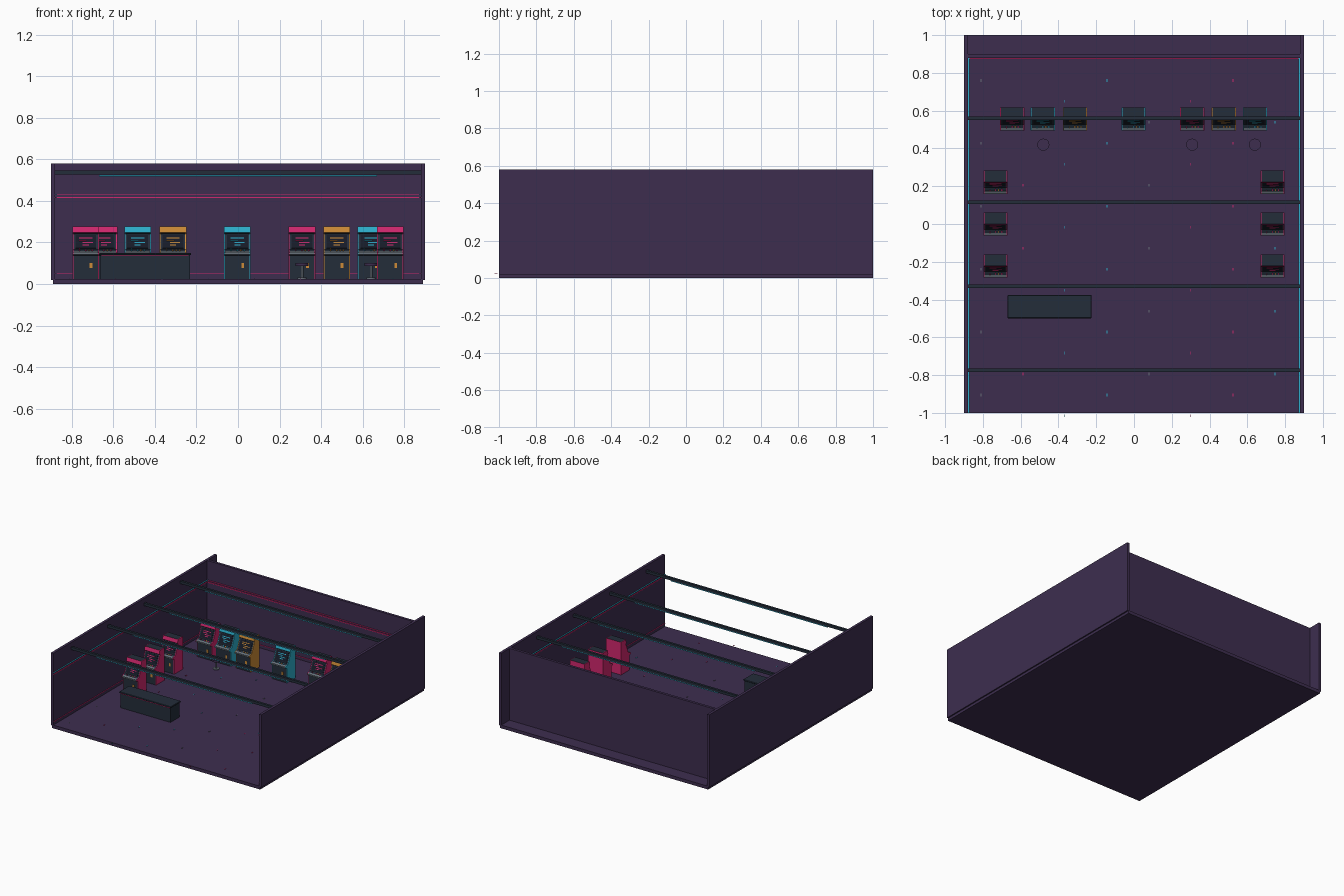
import bpy, bmesh, math
from mathutils import Matrix, Vector

cube = bpy.data.objects.get("Cube")
if cube:
    bpy.data.objects.remove(cube, do_unlink=True)


def material(name, rgb):
    m = bpy.data.materials.new(name)
    m.use_nodes = True
    m.diffuse_color = (*rgb, 1)
    bsdf = m.node_tree.nodes["Principled BSDF"]
    bsdf.inputs["Base Color"].default_value = (*rgb, 1)
    bsdf.inputs["Roughness"].default_value = 0.8
    return m


PURPLE = material("deep purple", (0.047, 0.027, 0.078))
SLATE = material("slate", (0.017, 0.026, 0.042))
BLACK = material("screen black", (0.008, 0.011, 0.02))
GREY = material("steel grey", (0.14, 0.17, 0.2))
PINK = material("neon pink", (0.64, 0.021, 0.156))
CYAN = material("neon cyan", (0.026, 0.43, 0.61))
ORANGE = material("amber", (0.61, 0.26, 0.038))

FLOOR = 0.025


def add_box(bm, center, size, mat=0, tilt=0):
    matrix = (Matrix.Translation(center) @ Matrix.Rotation(tilt, 4, "X")
              @ Matrix.Diagonal((*size, 1)))
    made = bmesh.ops.create_cube(bm, size=1, matrix=matrix)
    for f in {f for v in made["verts"] for f in v.link_faces}:
        f.material_index = mat


def add_profile(bm, points, x0, x1, mats):
    # Extrude a (y, z) outline along x; mats holds one slot per edge, then the caps
    a = [bm.verts.new((x0, y, z)) for y, z in points]
    b = [bm.verts.new((x1, y, z)) for y, z in points]
    n = len(points)
    for i in range(n):
        j = (i + 1) % n
        bm.faces.new((a[i], a[j], b[j], b[i])).material_index = mats[i]
    for ring in (a, b):
        bm.faces.new(ring).material_index = mats[n]


def to_mesh(bm, name, mats):
    bmesh.ops.recalc_face_normals(bm, faces=bm.faces)
    mesh = bpy.data.meshes.new(name)
    bm.to_mesh(mesh)
    bm.free()
    for m in mats:
        mesh.materials.append(m)
    return mesh


def place(name, mesh, loc=(0, 0, 0)):
    ob = bpy.data.objects.new(name, mesh)
    ob.location = loc
    bpy.context.scene.collection.objects.link(ob)
    return ob


def box(name, center, size, mat):
    bm = bmesh.new()
    add_box(bm, center, size)
    return place(name, to_mesh(bm, name, [mat]))


# Room shell
box("floor", (0, 0, FLOOR / 2), (1.78, 2, FLOOR), PURPLE)
box("back_wall", (0, 0.89, 0.3), (1.76, 0.02, 0.56), PURPLE)
for side, s in (("left", 1), ("right", -1)):
    box(side + "_wall", (s * 0.89, 0, 0.3), (0.02, 2, 0.56), PURPLE)
    # Neon lines along the side wall
    for part, z, h, d, m in (("cyan_strip", 0.43, 0.004, 0.008, CYAN),
                             ("pink_strip", 0.416, 0.005, 0.005, PINK),
                             ("skirting_strip", 0.05, 0.003, 0.004, PINK)):
        box(f"{side}_{part}", (s * (0.88 - d / 2), -0.06, z), (d, 1.88, h), m)

# Neon lines along the back wall
for part, z, h in (("upper", 0.43, 0.003), ("lower", 0.416, 0.006),
                   ("skirting", 0.05, 0.003)):
    box(f"back_{part}_strip", (0, 0.877, z), (1.74, 0.006, h), PINK)

# Ceiling beams with light tubes
for i in range(4):
    y = 0.56 - i * 0.445
    box(f"ceiling_beam_{i + 1}", (0, y, 0.536), (1.76, 0.018, 0.02), SLATE)
    box(f"beam_light_{i + 1}", (0, y, 0.521), (1.34, 0.008, 0.007), CYAN)

# Carpet flecks in a staggered repeat
bm = bmesh.new()
for row in range(17):
    for col in range(4):
        x = -0.81 + col * 0.667 + (row * 2 % 3) * 0.222
        if x < 0.86:
            add_box(bm, (x, 0.76 - row * 0.111, FLOOR + 0.001),
                    (0.004, 0.014, 0.003), (row + col) % 3)
place("carpet_flecks", to_mesh(bm, "carpet_flecks", [GREY, CYAN, PINK]))

# Counter
counter = box("counter", (-0.447, -0.437, 0.083), (0.43, 0.112, 0.116), SLATE)
top = box("counter_top", (-0.447, -0.437, 0.144), (0.444, 0.124, 0.01), SLATE)
bevel = top.modifiers.new("Bevel", "BEVEL")
bevel.width = 0.003
box("counter_strip", (-0.447, -0.494, 0.136), (0.42, 0.003, 0.003), PINK)

# Arcade cabinet outline, from the back foot round to the front foot
ACCENT, DARK, SCREEN, METAL, COIN = range(5)
OUTLINE = [(0.06, FLOOR), (0.06, 0.277), (0, 0.277), (-0.006, 0.248),
           (0.002, 0.242), (-0.03, 0.166), (-0.062, 0.152), (-0.062, 0.143),
           (-0.045, 0.138), (-0.045, FLOOR)]
CORE_MATS = [ACCENT, DARK, ACCENT, DARK, DARK, DARK, METAL, DARK, DARK, DARK, DARK]


def on_slope(i, j, t, out=0.001):
    # Point a fraction t of the way along an outline edge, lifted off its face
    a, b = Vector(OUTLINE[i]), Vector(OUTLINE[j])
    p, d = a.lerp(b, t), (b - a).normalized()
    return Vector((0, p.x, p.y)) + Vector((0, d.y, -d.x)) * out


def cabinet_mesh(name, accent):
    bm = bmesh.new()
    add_profile(bm, OUTLINE, -0.059, 0.059, CORE_MATS)
    for s in (-1, 1):
        add_profile(bm, OUTLINE, s * 0.059, s * 0.064, [ACCENT] * 11)
    # Screen and the bars shown on it
    tilt = -math.atan2(0.032, 0.076)
    add_box(bm, on_slope(4, 5, 0.5), (0.1, 0.003, 0.07), SCREEN, tilt)
    for k, (x, w) in enumerate(((0, 0.064), (-0.014, 0.036), (0.01, 0.05), (0, 0.03))):
        p = on_slope(4, 5, 0.28 + k * 0.15, 0.003)
        add_box(bm, p + Vector((x, 0, 0)), (w, 0.002, 0.005), ACCENT, tilt)
    # Control deck: front lip, buttons and joystick
    deck = math.atan2(0.014, 0.032)
    add_box(bm, on_slope(5, 6, 0.76), (0.116, 0.014, 0.002), METAL, deck)
    for x, m in ((0.0, ACCENT), (0.016, COIN), (0.032, ACCENT)):
        add_box(bm, on_slope(5, 6, 0.35, 0.002) + Vector((x, 0, 0)),
                (0.007, 0.007, 0.004), m, deck)
    add_box(bm, on_slope(5, 6, 0.4, 0.006) + Vector((-0.03, 0, 0)),
            (0.004, 0.004, 0.014), ACCENT, deck)
    # Coin door
    add_box(bm, (0.026, -0.046, 0.09), (0.014, 0.004, 0.024), COIN)
    return to_mesh(bm, name, [accent, SLATE, BLACK, GREY, ORANGE])


cabinets = {c: cabinet_mesh(c + "_cabinet", m) for c, m in
            (("pink", PINK), ("cyan", CYAN), ("amber", ORANGE))}
back_row = ((-0.645, "pink"), (-0.483, "cyan"), (-0.313, "amber"), (-0.003, "cyan"),
            (0.308, "pink"), (0.475, "amber"), (0.64, "cyan"))
for i, (x, c) in enumerate(back_row):
    place(f"back_row_cabinet_{i + 1}", cabinets[c], (x, 0.556, 0))
for side, s in (("left", 1), ("right", -1)):
    for i in range(3):
        place(f"{side}_row_cabinet_{i + 1}", cabinets["pink"],
              (s * 0.733, 0.222 * (1 - i), 0))

# Stools: padded seat, post and foot
bm = bmesh.new()
for r, z, h, m in ((0.032, 0.095, 0.014, 0), (0.006, 0.06, 0.06, 1), (0.022, 0.028, 0.006, 1)):
    made = bmesh.ops.create_cone(bm, cap_ends=True, segments=20, radius1=r, radius2=r,
                                 depth=h, matrix=Matrix.Translation((0, 0, z)))
    for f in {f for v in made["verts"] for f in v.link_faces}:
        f.material_index = m
        f.smooth = len(f.verts) == 4
for e in bm.edges:
    e.smooth = e.calc_face_angle(0) < 0.6
stool = to_mesh(bm, "stool", [PURPLE, GREY])
for i, x in enumerate((-0.48, 0.308, 0.64)):
    place(f"stool_{i + 1}", stool, (x, 0.42, 0))
